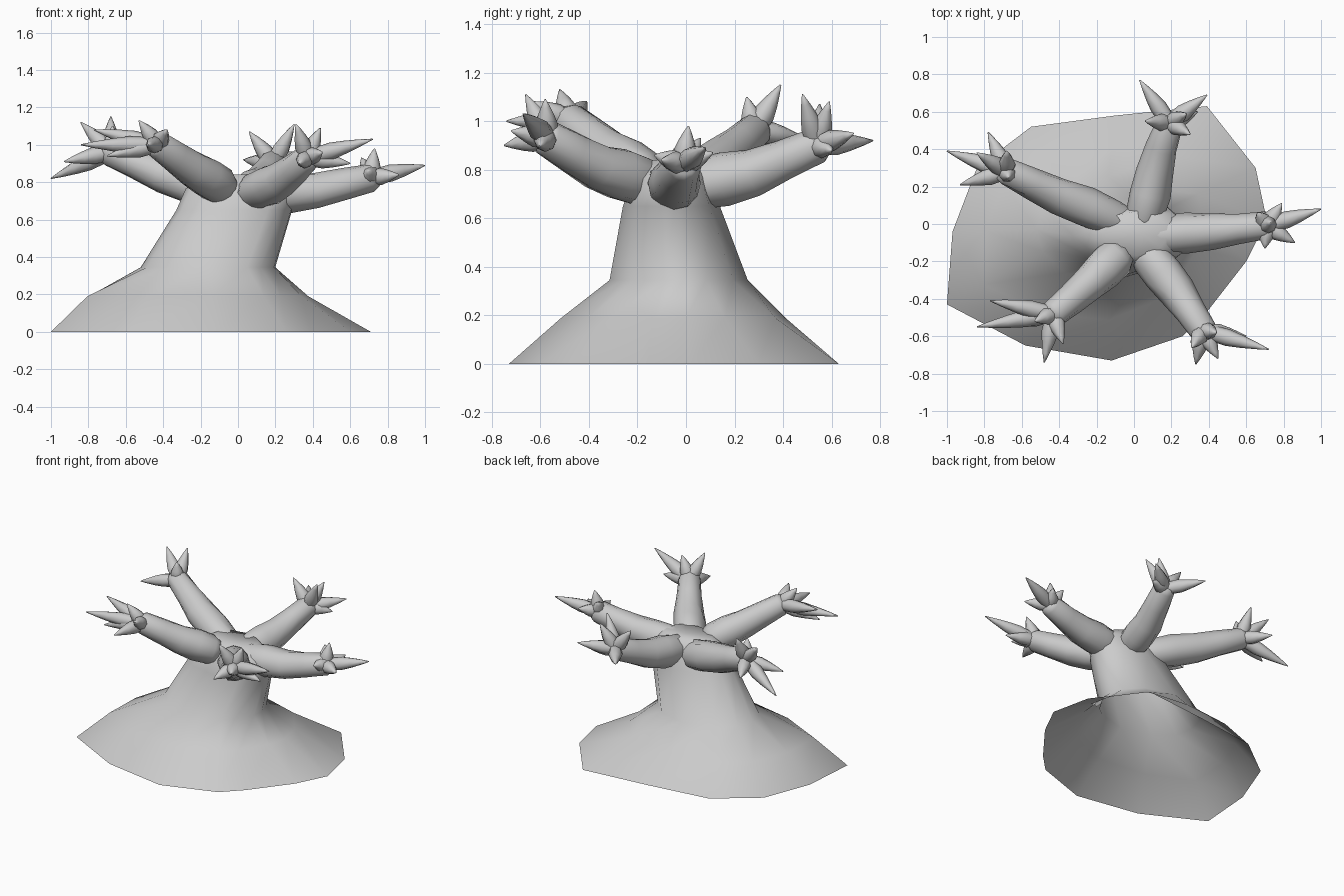
import bpy, bmesh, math, random
from mathutils import Vector

random.seed(4)
cube = bpy.data.objects.get("Cube")
if cube:
    bpy.data.objects.remove(cube)

bark = bpy.data.materials.new("pale_grey")
bark.use_nodes = True
GREY = (0.6, 0.6, 0.6, 1)
bark.diffuse_color = GREY
bark.node_tree.nodes["Principled BSDF"].inputs["Base Color"].default_value = GREY


def skin(bm, rings):
    """Bridge successive rings of points with quads."""
    rows = [[bm.verts.new(p) for p in ring] for ring in rings]
    for a, b in zip(rows, rows[1:]):
        for i in range(len(a)):
            j = (i + 1) % len(a)
            bm.faces.new((a[i], a[j], b[j], b[i]))
    return rows


def finish(name, bm, angle):
    bmesh.ops.recalc_face_normals(bm, faces=bm.faces)
    mesh = bpy.data.meshes.new(name)
    bm.to_mesh(mesh)
    bm.free()
    obj = bpy.data.objects.new(name, mesh)
    bpy.context.collection.objects.link(obj)
    mesh.materials.append(bark)
    bpy.ops.object.select_all(action='DESELECT')
    obj.select_set(True)
    bpy.context.view_layer.objects.active = obj
    bpy.ops.object.shade_smooth_by_angle(angle=math.radians(angle))


def tube(bm, points, radii, sides, lump=0.0):
    """Closed round tube through points, with optional lumpiness."""
    pts = [Vector(p) for p in points]
    rings = []
    for i, p in enumerate(pts):
        d = (pts[min(i + 1, len(pts) - 1)] - pts[max(i - 1, 0)]).normalized()
        u = d.cross(Vector((0, 0, 1)))
        u = u.normalized() if u.length > 0.01 else Vector((1, 0, 0))
        v = u.cross(d)
        ring = []
        for k in range(sides):
            a = math.tau * k / sides
            r = radii[i] * (1 + random.uniform(-lump, lump))
            ring.append(p + (u * math.cos(a) + v * math.sin(a)) * r)
        rings.append(ring)
    rows = skin(bm, rings)
    bm.faces.new(rows[0])
    bm.faces.new(rows[-1])


# Trunk: flared, open-bottomed skirt narrowing to a leaning neck
base = [(0.71, 0.02), (0.65, 0.3), (0.39, 0.63), (-0.1, 0.58), (-0.55, 0.52),
        (-0.84, 0.3), (-0.97, -0.04), (-1, -0.43), (-0.58, -0.65),
        (-0.12, -0.73), (0.26, -0.6), (0.39, -0.47), (0.6, -0.2)]


def oval(cx, cy, rx, ry, z):
    ring = []
    for x, y in base:
        a = math.atan2(y + 0.04, x + 0.14)
        ring.append(Vector((cx + rx * math.cos(a), cy + ry * math.sin(a), z)))
    return ring


ground = [Vector((x, y, 0)) for x, y in base]
waist = oval(-0.16, -0.03, 0.36, 0.285, 0.345)
# The skirt bulges on the model's right and front, and hollows on its left
flare = [g.lerp(w, 0.54 + 0.16 * g.x) for g, w in zip(ground, waist)]
for p in flare:
    p.z = 0.19
bm = bmesh.new()
rows = skin(bm, [ground, flare, waist, oval(-0.02, -0.06, 0.31, 0.2, 0.65),
                 oval(0.02, -0.06, 0.3, 0.155, 0.765),
                 oval(0.01, -0.05, 0.17, 0.12, 0.84)])
crown = bm.verts.new((0.04, -0.05, 0.83))
for i, v in enumerate(rows[-1]):
    bm.faces.new((v, rows[-1][(i + 1) % len(base)], crown))
finish("trunk", bm, 75)

# Branches: root, bend, wrist, then the tips of the pointed twigs
branches = {
    "back": [(0.06, 0.04, 0.74), (0.11, 0.28, 0.785), (0.19, 0.54, 0.9),
             [(0.03, 0.77, 0.92), (0.39, 0.69, 0.95), (0.3, 0.48, 1.11),
              (0.28, 0.59, 1.08), (0.06, 0.55, 1.07), (0.34, 0.6, 0.88)]],
    "back_right": [(-0.11, 0.03, 0.74), (-0.4, 0.15, 0.84), (-0.68, 0.28, 0.96),
                   [(-1, 0.39, 0.82), (-0.78, 0.49, 0.93), (-0.93, 0.21, 0.91),
                    (-0.84, 0.38, 1.12), (-0.68, 0.39, 1.15), (-0.67, 0.25, 1.1)]],
    "front_right": [(-0.1, -0.18, 0.78), (-0.24, -0.32, 0.87), (-0.43, -0.48, 1.0),
                    [(-0.84, -0.55, 1.0), (-0.77, -0.41, 1.08), (-0.48, -0.74, 1.0),
                     (-0.53, -0.52, 1.13), (-0.38, -0.64, 1.08), (-0.7, -0.54, 0.94)]],
    "front_left": [(0.09, -0.18, 0.75), (0.23, -0.36, 0.81), (0.37, -0.57, 0.93),
                   [(0.72, -0.67, 1.03), (0.33, -0.75, 0.9), (0.6, -0.6, 0.9),
                    (0.31, -0.66, 1.11), (0.44, -0.58, 1.09), (0.45, -0.72, 0.96)]],
    "left": [(0.15, -0.06, 0.74), (0.42, -0.04, 0.755), (0.71, -0.01, 0.825),
             [(1, 0.08, 0.89), (0.79, 0.11, 0.87), (0.86, -0.1, 0.84),
              (0.73, 0.01, 0.98), (0.66, 0.06, 0.93), (0.7, -0.13, 0.86)]],
}

for name, (root, bend, wrist, tips) in branches.items():
    root, bend, wrist = Vector(root), Vector(bend), Vector(wrist)
    path = [root - (bend - root) * 0.3, root, root.lerp(bend, 0.5), bend,
            bend.lerp(wrist, 0.5), wrist, wrist + (wrist - bend) * 0.12]
    bm = bmesh.new()
    tube(bm, path, [0.075, 0.102, 0.108, 0.097, 0.084, 0.074, 0.055], 12, 0.06)
    finish(name + "_branch", bm, 75)

    # Twigs: spindles swelling near the wrist and ending in a point
    bm = bmesh.new()
    for tip in tips:
        tip = Vector(tip)
        start = wrist.lerp(tip, 0.1)
        spine = [start.lerp(tip, t) for t in (0, 0.3, 0.55, 0.8, 1)]
        tube(bm, spine, [0.042, 0.046, 0.034, 0.018, 0.003], 8)
    finish(name + "_twigs", bm, 75)
